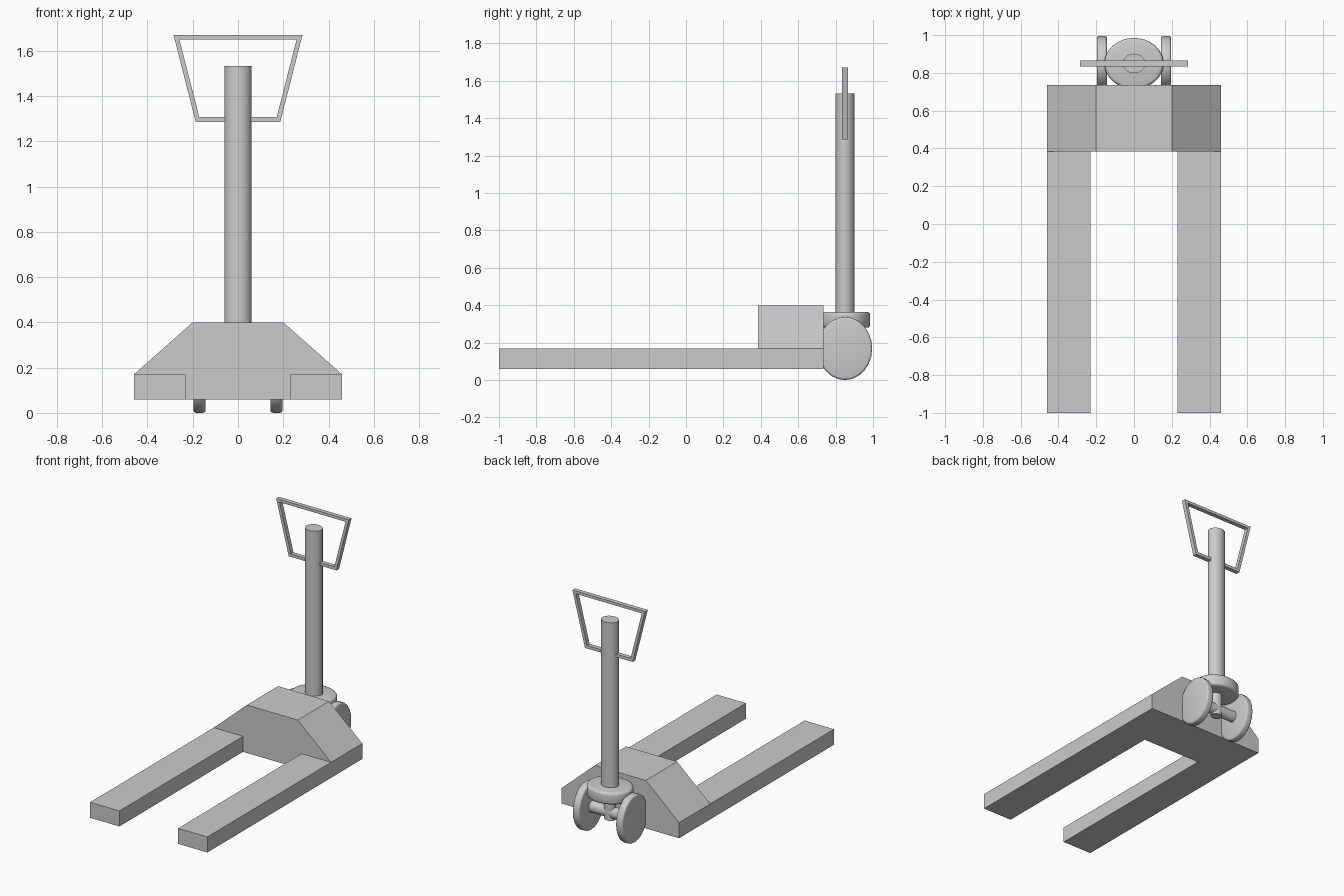
import bpy, bmesh, math
from mathutils import Matrix, Vector

if "Cube" in bpy.data.objects:
    bpy.data.objects.remove(bpy.data.objects["Cube"])

steel = bpy.data.materials.new("grey_steel")
steel.diffuse_color = (0.6, 0.6, 0.6, 1)
steel.use_nodes = True
steel.node_tree.nodes["Principled BSDF"].inputs["Base Color"].default_value = steel.diffuse_color

PIVOT_Y = 0.85      # steering column centre
Y_SQUASH = 0.86     # round parts are slightly flattened front to back


def finish(name, bm, smooth=False):
    bmesh.ops.recalc_face_normals(bm, faces=bm.faces)
    me = bpy.data.meshes.new(name)
    bm.to_mesh(me)
    bm.free()
    ob = bpy.data.objects.new(name, me)
    bpy.context.collection.objects.link(ob)
    me.materials.append(steel)
    if smooth:
        bpy.ops.object.select_all(action='DESELECT')
        ob.select_set(True)
        bpy.context.view_layer.objects.active = ob
        bpy.ops.object.shade_smooth_by_angle(angle=math.radians(35))
    return ob


def prism(name, outline, y0, y1):
    """Extrude an (x, z) outline from y0 to y1."""
    bm = bmesh.new()
    face = bm.faces.new([bm.verts.new((x, y0, z)) for x, z in outline])
    new = bmesh.ops.extrude_face_region(bm, geom=[face])["geom"]
    verts = [v for v in new if isinstance(v, bmesh.types.BMVert)]
    bmesh.ops.translate(bm, verts=verts, vec=(0, y1 - y0, 0))
    return finish(name, bm)


def cylinder(name, center, radius, length, axis='Z', segments=32, bevel=0):
    bm = bmesh.new()
    bmesh.ops.create_cone(bm, cap_ends=True, segments=segments,
                          radius1=radius, radius2=radius, depth=length)
    if bevel:
        rims = [e for e in bm.edges if abs(e.verts[0].co.z - e.verts[1].co.z) < 1e-5]
        bmesh.ops.bevel(bm, geom=rims, offset=bevel, segments=3,
                        profile=0.5, affect='EDGES')
    if axis == 'X':
        bm.transform(Matrix.Rotation(math.pi / 2, 4, 'Y'))
    bm.transform(Matrix.Translation(Vector(center)) @ Matrix.Diagonal((1, Y_SQUASH, 1, 1)))
    return finish(name, bm, True)


# Sloped body at the rear
prism("body", [(-0.46, 0.06), (0.46, 0.06), (0.46, 0.17),
               (0.2, 0.4), (-0.2, 0.4), (-0.46, 0.17)], 0.385, 0.735)

# Forks and steering wheels, mirrored left and right
for side, s in (("left", -1), ("right", 1)):
    prism(side + "_fork", [(s * 0.23, 0.06), (s * 0.46, 0.06),
                           (s * 0.46, 0.17), (s * 0.23, 0.17)], -1.0, 0.385)
    cylinder(side + "_wheel", (s * 0.17, PIVOT_Y, 0.169), 0.169, 0.054,
             'X', 24, 0.013)

# Axle, stem, turntable and column
cylinder("axle", (0, PIVOT_Y, 0.169), 0.04, 0.3, 'X', 24)
cylinder("stem", (0, PIVOT_Y, 0.21), 0.04, 0.18)
cylinder("turntable", (0, PIVOT_Y, 0.322), 0.157, 0.084, bevel=0.018)
cylinder("column", (0, PIVOT_Y, 0.935), 0.06, 1.196)

# Trapezoid handle frame, open where it meets the column
outer = [(-0.053, 1.286), (-0.187, 1.286), (-0.285, 1.67)]
inner = [(-0.259, 1.65), (-0.171, 1.307), (-0.053, 1.307)]
flip = lambda pts: [(-x, z) for x, z in reversed(pts)]
prism("handle", outer + flip(outer) + flip(inner) + inner,
      PIVOT_Y - 0.015, PIVOT_Y + 0.015)
